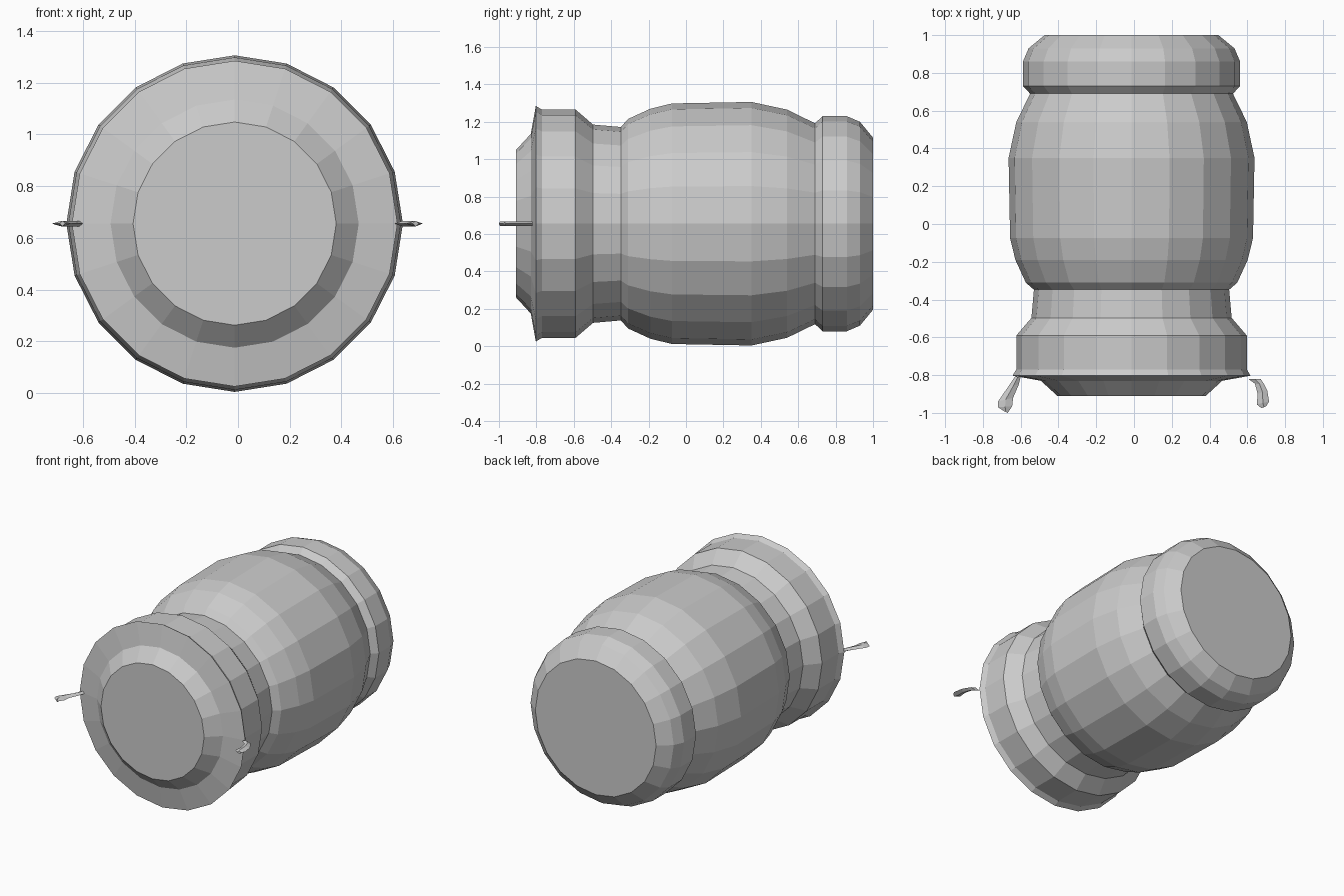
import bpy, bmesh, math

if "Cube" in bpy.data.objects:
    bpy.data.objects.remove(bpy.data.objects["Cube"])

CX, CZ, SIDES = -0.013, 0.655, 20

grey = bpy.data.materials.new("light_grey")
grey.diffuse_color = (0.6, 0.6, 0.6, 1)
grey.use_nodes = True
grey.node_tree.nodes["Principled BSDF"].inputs["Base Color"].default_value = grey.diffuse_color


def finish(bm, name):
    bmesh.ops.recalc_face_normals(bm, faces=bm.faces)
    mesh = bpy.data.meshes.new(name)
    bm.to_mesh(mesh)
    bm.free()
    mesh.materials.append(grey)
    obj = bpy.data.objects.new(name, mesh)
    bpy.context.collection.objects.link(obj)
    return obj


def loft(name, rings):
    """Skin a list of equal-length closed rings and cap both ends."""
    bm = bmesh.new()
    loops = [[bm.verts.new(p) for p in ring] for ring in rings]
    n = len(loops[0])
    for a, b in zip(loops, loops[1:]):
        for i in range(n):
            j = (i + 1) % n
            bm.faces.new((a[i], a[j], b[j], b[i]))
    bm.faces.new(loops[0])
    bm.faces.new(loops[-1])
    return finish(bm, name)


def ring(y, r):
    angles = [2 * math.pi * i / SIDES for i in range(SIDES)]
    return [(CX + r * math.cos(a), y, CZ + r * math.sin(a)) for a in angles]


# Barrel body lying along y: (y, radius) from front plug to rear cap
profile = [
    (-0.91, 0.393), (-0.83, 0.48), (-0.803, 0.63), (-0.77, 0.61),   # plug and lip
    (-0.59, 0.61), (-0.497, 0.53), (-0.348, 0.517),                 # collar and neck
    (-0.31, 0.56), (-0.19, 0.615), (-0.075, 0.643), (0.35, 0.651),  # bulging middle
    (0.54, 0.61), (0.69, 0.537),
    (0.73, 0.575), (0.86, 0.575), (0.93, 0.545), (1.0, 0.46),       # rear cap
]
loft("barrel_body", [ring(y, r) for y, r in profile])


# Small thin curved hooks beside the front lip
def hook(name, sections):
    rings = []
    for (xi, yi), (xo, yo) in sections:
        xm, ym = (xi + xo) / 2, (yi + yo) / 2
        rings.append([(xi, yi, CZ), (xm, ym, CZ + 0.011),
                      (xo, yo, CZ), (xm, ym, CZ - 0.011)])
    loft(name, rings)


hook("left_hook", [
    ((-0.60, -0.81), (-0.63, -0.808)), ((-0.61, -0.85), (-0.665, -0.86)),
    ((-0.64, -0.92), (-0.72, -0.94)), ((-0.645, -0.965), (-0.72, -0.97)),
    ((-0.668, -1.0), (-0.69, -0.99))])
hook("right_hook", [
    ((0.605, -0.82), (0.67, -0.82)), ((0.64, -0.845), (0.69, -0.85)),
    ((0.655, -0.90), (0.705, -0.88)), ((0.65, -0.955), (0.715, -0.94)),
    ((0.675, -0.975), (0.70, -0.965))])
